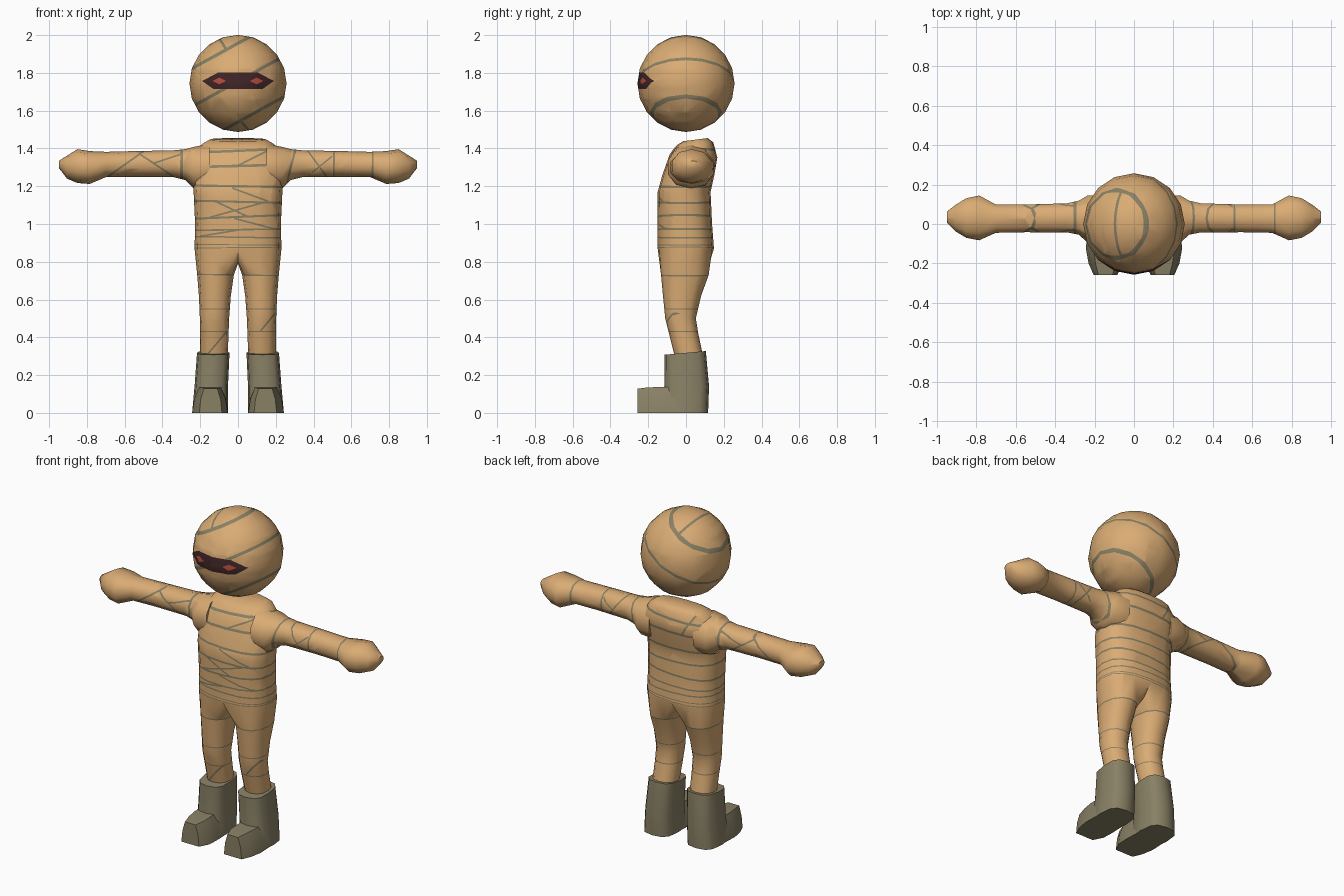
import bpy, bmesh, math
from mathutils import Vector

if "Cube" in bpy.data.objects:
    bpy.data.objects.remove(bpy.data.objects["Cube"])


def material(name, rgb):
    m = bpy.data.materials.new(name)
    m.diffuse_color = (*rgb, 1)
    m.use_nodes = True
    m.node_tree.nodes["Principled BSDF"].inputs["Base Color"].default_value = m.diffuse_color
    return m


CLOTH, OLIVE, DARK, RED = 0, 1, 2, 3
MATS = [material("tan cloth", (0.70, 0.41, 0.175)), material("olive grey", (0.25, 0.218, 0.13)),
        material("dark maroon", (0.05, 0.018, 0.02)), material("eye red", (0.48, 0.07, 0.05))]


def oval(n, u0, u1, v0, v1, p=2.0, start=0.0):
    """Points (u, v) of a rounded oval, from -v turning towards +u."""
    out = []
    for k in range(n):
        a = start + 2 * math.pi * k / n
        s, c = math.sin(a), math.cos(a)
        out.append(((u0 + u1) / 2 + (u1 - u0) / 2 * math.copysign(abs(s) ** (2 / p), s),
                    (v0 + v1) / 2 - (v1 - v0) / 2 * math.copysign(abs(c) ** (2 / p), c)))
    return out


def bridge(bm, a, b):
    for i in range(len(a)):
        j = (i + 1) % len(a)
        bm.faces.new((a[i], a[j], b[j], b[i]))


def loft(bm, rings, first=True, last=True):
    vs = [[bm.verts.new(p) for p in r] for r in rings]
    for a, b in zip(vs, vs[1:]):
        bridge(bm, a, b)
    if first:
        bm.faces.new(vs[0])
    if last:
        bm.faces.new(vs[-1])
    return vs


def paint(bm, poly, mat, side=0):
    """Cut a convex counter-clockwise (x, z) polygon through the mesh; side -1 front, 1 back."""
    planes = []
    for a, b in zip(poly, poly[1:] + poly[:1]):
        planes.append((Vector((a[0], 0, a[1])), Vector((a[1] - b[1], 0, b[0] - a[0])).normalized()))

    def inside(used):
        bm.normal_update()
        res = []
        for f in bm.faces:
            c = f.calc_center_median()
            if f.normal.y * side >= 0 and all((c - p).dot(n) > 0 for p, n in used):
                res.append(f)
        return res

    for i, (p, n) in enumerate(planes):
        fs = inside(planes[:i])
        geom = list({e for f in fs for e in (*f.verts, *f.edges)}) + fs
        if geom:
            bmesh.ops.bisect_plane(bm, geom=geom, dist=1e-5, plane_co=p, plane_no=n)
    for f in inside(planes):
        f.material_index = mat


def stripe(bm, x0, z0, x1, z1, w=0.012, side=0):
    d = Vector((x1 - x0, z1 - z0)).normalized() * w / 2
    ox, oz = -d.y, d.x
    paint(bm, [(x0 - ox, z0 - oz), (x1 - ox, z1 - oz), (x1 + ox, z1 + oz), (x0 + ox, z0 + oz)], OLIVE, side)


def finish(bm, name, angle=55):
    me = bpy.data.meshes.new(name)
    bm.to_mesh(me)
    bm.free()
    for m in MATS:
        me.materials.append(m)
    ob = bpy.data.objects.new(name, me)
    bpy.context.collection.objects.link(ob)
    bpy.ops.object.select_all(action='DESELECT')
    ob.select_set(True)
    bpy.context.view_layer.objects.active = ob
    bpy.ops.object.shade_smooth_by_angle(angle=math.radians(angle))
    return ob


# Head: low-poly ball with bandage lines and an eye slit
bm = bmesh.new()
bmesh.ops.create_uvsphere(bm, u_segments=16, v_segments=10, radius=0.257)
bmesh.ops.translate(bm, verts=bm.verts, vec=(0, 0, 1.744))
for z in (1.957, 1.755, 1.54):
    stripe(bm, -0.4, z - 0.22, 0.4, z + 0.22, 0.017)
stripe(bm, -0.115, 2.01, -0.062, 1.923, 0.014)
stripe(bm, 0.015, 1.545, 0.07, 1.48, 0.014, -1)
paint(bm, [(-0.19, 1.757), (-0.13, 1.715), (0.13, 1.715), (0.19, 1.757), (0.105, 1.802), (-0.105, 1.802)], DARK, -1)
for x in (-0.1, 0.1):
    paint(bm, [(x - 0.036, 1.757), (x, 1.739), (x + 0.036, 1.757), (x, 1.775)], RED, -1)
finish(bm, "head")

# Body: torso rings (z, half width, front, back, tilt) flowing into two legs
bm = bmesh.new()
rings = []
for z, hx, y0, y1, tilt in [(0.87, 0.23, -0.15, 0.148, 0), (1.0, 0.227, -0.15, 0.138, 0),
                            (1.17, 0.235, -0.15, 0.13, 0), (1.26, 0.24, -0.125, 0.15, 0),
                            (1.365, 0.235, -0.085, 0.166, -0.08), (1.42, 0.19, -0.05, 0.145, 0.08),
                            (1.44, 0.15, -0.015, 0.115, 0.13)]:
    rings.append([(x, y, z + tilt * y) for x, y in oval(16, -hx, hx, y0, y1, 2.6)])
hip = loft(bm, rings, first=False)[0]
crotch = [bm.verts.new(p) for p in ((0, 0.09, 0.80), (0, 0, 0.79), (0, -0.09, 0.80))]
for s in (1, -1):
    rings = []
    for z, x0, x1, y0, y1 in [(0.73, 0.022, 0.216, -0.132, 0.12), (0.62, 0.038, 0.207, -0.122, 0.08),
                              (0.50, 0.047, 0.202, -0.11, 0.052), (0.42, 0.05, 0.2, -0.09, 0.065),
                              (0.28, 0.055, 0.2, -0.055, 0.095)]:
        rings.append([(s * x, y, z) for x, y in oval(12, x0, x1, y0, y1, 2.2, -math.pi / 6)])
    top = loft(bm, rings, first=False)[0]
    bridge(bm, [hip[(s * k) % 16] for k in range(9)] + crotch, top)
bmesh.ops.recalc_face_normals(bm, faces=bm.faces)
# wraps right round the torso and legs
for z0, z1, w in [(1.375, 1.40, 0.013), (1.30, 1.315, 0.014), (1.205, 1.195, 0.012), (1.125, 1.11, 0.011),
                  (1.025, 1.05, 0.011), (0.965, 0.975, 0.009), (0.935, 0.925, 0.008), (0.892, 0.888, 0.005),
                  (0.872, 0.878, 0.005), (0.735, 0.725, 0.007), (0.55, 0.55, 0.006), (0.43, 0.43, 0.006)]:
    stripe(bm, -0.3, z0, 0.3, z1, w)
# short slanting wraps on the front
for line in [(0.0, 1.31, 0.16, 1.39), (-0.03, 1.19, 0.16, 1.12), (-0.15, 1.035, 0.14, 1.115),
             (-0.12, 1.12, 0.05, 1.04), (-0.02, 1.03, 0.2, 0.972), (-0.2, 0.935, 0.0, 0.968),
             (-0.17, 0.30, -0.06, 0.43), (0.12, 0.435, 0.2, 0.53)]:
    stripe(bm, *line, 0.009, -1)
stripe(bm, -0.15, 1.43, -0.08, 1.31, 0.011, 1)
finish(bm, "body")

# Arms: rings along x (x, bottom, top, front, back) ending in a blunt fist
marks = {1: [(0.71, 1.15, 0.715, 1.45, 0.009), (0.505, 1.15, 0.51, 1.45, 0.009), (0.36, 1.40, 0.47, 1.25, 0.009),
             (0.26, 1.22, 0.31, 1.42, 0.011), (0.39, 1.27, 0.5, 1.36, 0.008)],
         -1: [(-0.30, 1.15, -0.298, 1.45, 0.014), (-0.69, 1.25, -0.5, 1.385, 0.01),
              (-0.52, 1.37, -0.34, 1.25, 0.009), (-0.45, 1.32, -0.3, 1.37, 0.009)]}
for s, name in ((1, "left_arm"), (-1, "right_arm")):
    bm = bmesh.new()
    rings = []
    for x, z0, z1, y0, y1 in [(0.15, 1.18, 1.425, -0.10, 0.15), (0.235, 1.19, 1.408, -0.10, 0.15),
                              (0.28, 1.233, 1.396, -0.058, 0.122), (0.34, 1.248, 1.39, -0.046, 0.108),
                              (0.55, 1.25, 1.386, -0.045, 0.102), (0.70, 1.248, 1.382, -0.048, 0.102),
                              (0.785, 1.212, 1.386, -0.088, 0.15), (0.85, 1.217, 1.396, -0.075, 0.135),
                              (0.905, 1.24, 1.362, -0.04, 0.10), (0.947, 1.295, 1.335, 0.005, 0.065)]:
        rings.append([(s * x, y, z) for y, z in oval(10, y0, y1, z0, z1, 2.2)])
    loft(bm, rings)
    bmesh.ops.recalc_face_normals(bm, faces=bm.faces)
    for m in marks[s]:
        stripe(bm, *m)
    finish(bm, name)

# Boots: upright shaft plus a toe box
for s, name in ((1, "left_boot"), (-1, "right_boot")):
    bm = bmesh.new()
    shaft = []
    for z, x0, x1, y0, y1, tilt in [(0, 0.052, 0.243, -0.13, 0.117, 0), (0.14, 0.053, 0.23, -0.115, 0.122, 0),
                                    (0.318, 0.045, 0.217, -0.115, 0.105, 0.09)]:
        shaft.append([(s * x, y, z + tilt * y) for x, y in oval(12, x0, x1, y0, y1, 3)])
    loft(bm, shaft)
    toe = []
    for y, x0, x1, zt in [(0.0, 0.056, 0.238, 0.14), (-0.13, 0.052, 0.243, 0.137),
                          (-0.2, 0.055, 0.23, 0.135), (-0.258, 0.085, 0.205, 0.128)]:
        w = x1 - x0
        toe.append([(s * x, y, z) for x, z in ((x0, 0), (x1, 0), (x1 - 0.06 * w, 0.55 * zt), (x1 - 0.2 * w, zt),
                                               (x0 + 0.2 * w, zt), (x0 + 0.06 * w, 0.55 * zt))])
    loft(bm, toe)
    bmesh.ops.recalc_face_normals(bm, faces=bm.faces)
    for f in bm.faces:
        f.material_index = OLIVE
    finish(bm, name, 45)
